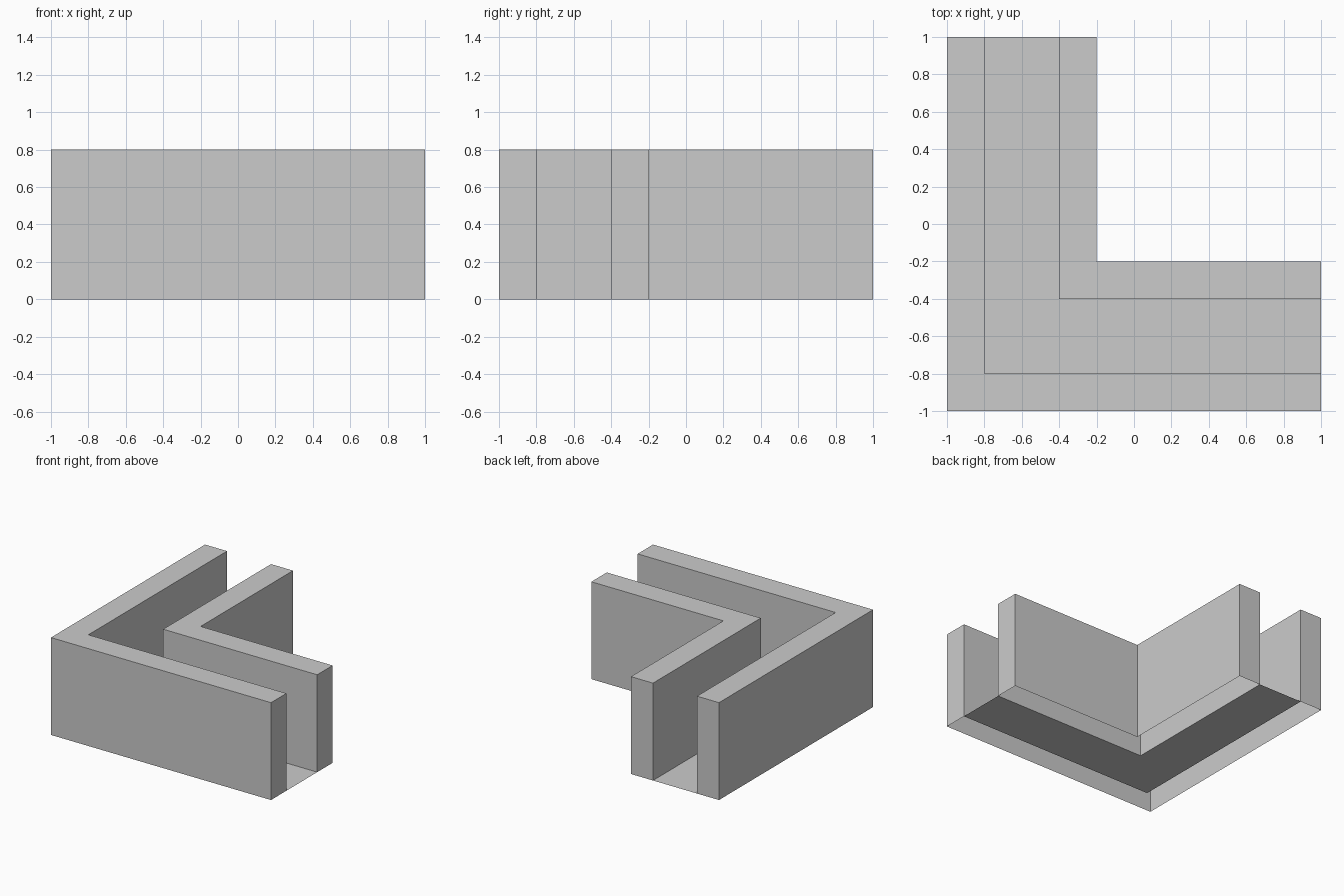
import bpy
import bmesh

if "Cube" in bpy.data.objects:
    bpy.data.objects.remove(bpy.data.objects["Cube"])

HEIGHT = 0.8


def sweep(name, profile, capped):
    """Sweep an open (inset, z) profile along the L-shaped path."""
    bm = bmesh.new()
    rows = [[], [], []]
    for d, z in profile:
        e = -1 + d
        for row, (x, y) in zip(rows, ((1, e), (e, e), (e, 1))):
            row.append(bm.verts.new((x, y, z)))
    for a, b in zip(rows, rows[1:]):
        for i in range(len(profile) - 1):
            bm.faces.new((a[i], a[i + 1], b[i + 1], b[i]))
    if capped:
        bm.faces.new(rows[0][::-1])
        bm.faces.new(rows[2])
    mesh = bpy.data.meshes.new(name)
    bm.to_mesh(mesh)
    bm.free()
    obj = bpy.data.objects.new(name, mesh)
    bpy.context.collection.objects.link(obj)


def wall(name, start, end):
    # Hollow wall, open underneath
    sweep(name, [(start, 0), (start, HEIGHT), (end, HEIGHT), (end, 0)], True)


# Two parallel corner walls
wall("outer_wall", 0.0, 0.2)
wall("inner_wall", 0.6, 0.8)

# Thin floor sheet between the walls
sweep("channel_floor", [(0.2, 0), (0.6, 0)], False)
